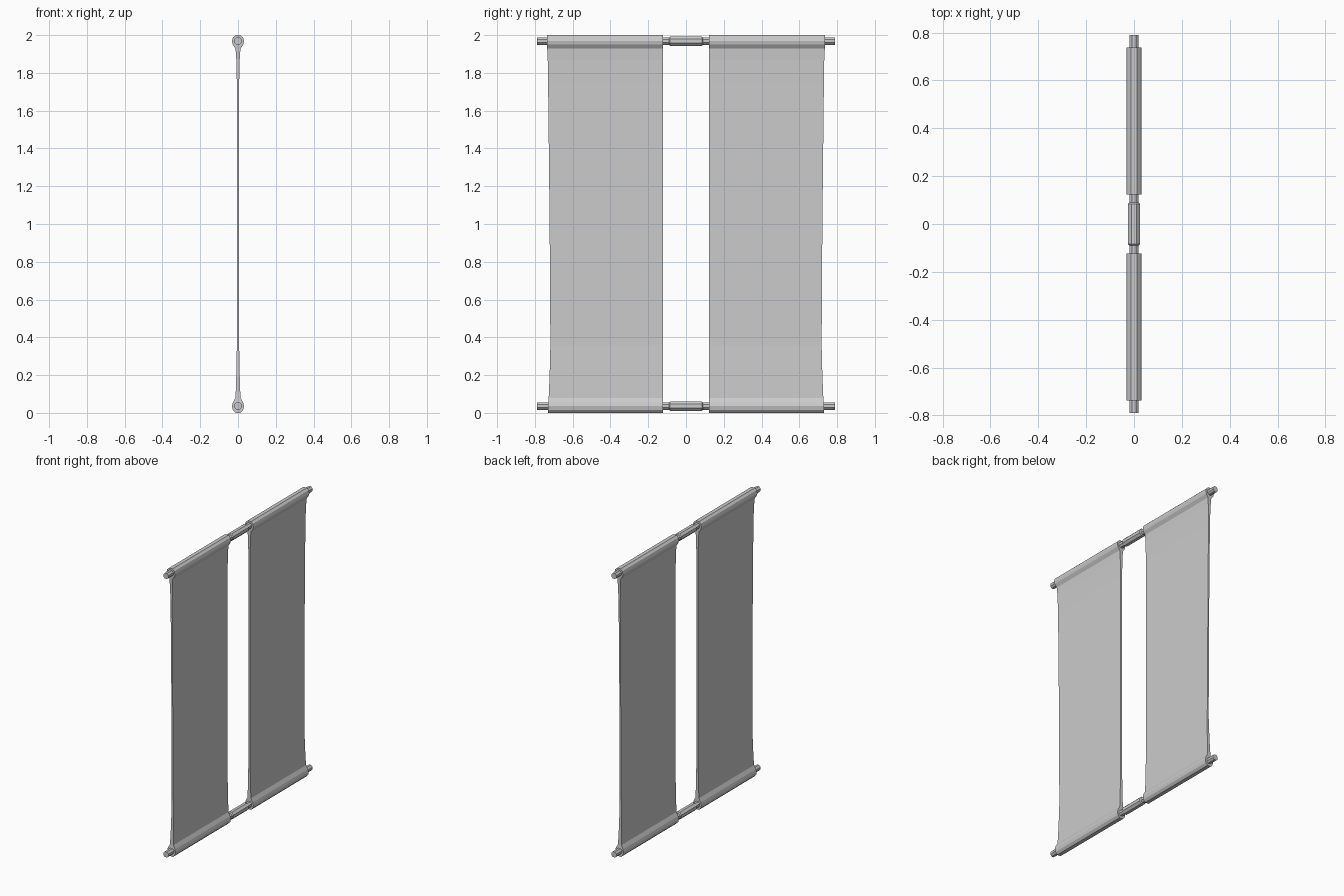
import bpy, bmesh, math
from mathutils import Matrix

cube = bpy.data.objects.get("Cube")
if cube:
    bpy.data.objects.remove(cube, do_unlink=True)

grey = bpy.data.materials.new("plain grey")
grey.use_nodes = True
grey.diffuse_color = (0.6, 0.6, 0.6, 1)
grey.node_tree.nodes["Principled BSDF"].inputs["Base Color"].default_value = (0.6, 0.6, 0.6, 1)


def finish(bm, name):
    bmesh.ops.recalc_face_normals(bm, faces=bm.faces)
    mesh = bpy.data.meshes.new(name)
    bm.to_mesh(mesh)
    bm.free()
    mesh.materials.append(grey)
    obj = bpy.data.objects.new(name, mesh)
    bpy.context.collection.objects.link(obj)
    return obj


def bar(name, radius, length, z, bevel=0):
    """Eight-sided bar along y, with optional chamfered ends."""
    bm = bmesh.new()
    turn = Matrix.Rotation(math.pi / 2, 4, 'X') @ Matrix.Rotation(math.pi / 8, 4, 'Z')
    bmesh.ops.create_cone(bm, cap_ends=True, segments=8, radius1=radius, radius2=radius,
                          depth=length, matrix=Matrix.Translation((0, 0, z)) @ turn)
    if bevel:
        rims = [e for e in bm.edges if abs(e.verts[0].co.y - e.verts[1].co.y) < 0.001]
        bmesh.ops.bevel(bm, geom=rims, offset=bevel, segments=1, affect='EDGES')
    return finish(bm, name)


# Rods with a thicker grip between the two sheets
for label, z in (("top", 1.968), ("bottom", 0.036)):
    bar(label + "_rod", 0.021, 1.58, z)
    bar(label + "_grip", 0.027, 0.18, z, 0.006)

# Sheet section from top to bottom: height, half thickness, outer edge
SECTION = [
    (2.0, 0.013, 0.737), (1.987, 0.027, 0.737), (1.968, 0.032, 0.737),
    (1.95, 0.028, 0.736), (1.928, 0.013, 0.735), (1.87, 0.009, 0.732),
    (1.74, 0.006, 0.730), (1.0, 0.005, 0.722), (0.36, 0.006, 0.718),
    (0.2, 0.009, 0.722), (0.08, 0.013, 0.727), (0.055, 0.027, 0.73),
    (0.036, 0.032, 0.73), (0.015, 0.027, 0.73), (0, 0.013, 0.73),
]
INNER = 0.123


def sheet(name, side):
    """Hanging sheet whose ends swell into sleeves around the rods."""
    bm = bmesh.new()
    rings = []
    for z, half, outer in SECTION:
        corners = ((-half, INNER), (half, INNER), (half, outer), (-half, outer))
        rings.append([bm.verts.new((x, side * y, z)) for x, y in corners])
    for upper, lower in zip(rings, rings[1:]):
        for i in range(4):
            j = (i + 1) % 4
            bm.faces.new((upper[i], upper[j], lower[j], lower[i]))
    bm.faces.new(rings[0])
    bm.faces.new(rings[-1])
    return finish(bm, name)


sheet("front_sheet", -1)
sheet("back_sheet", 1)
